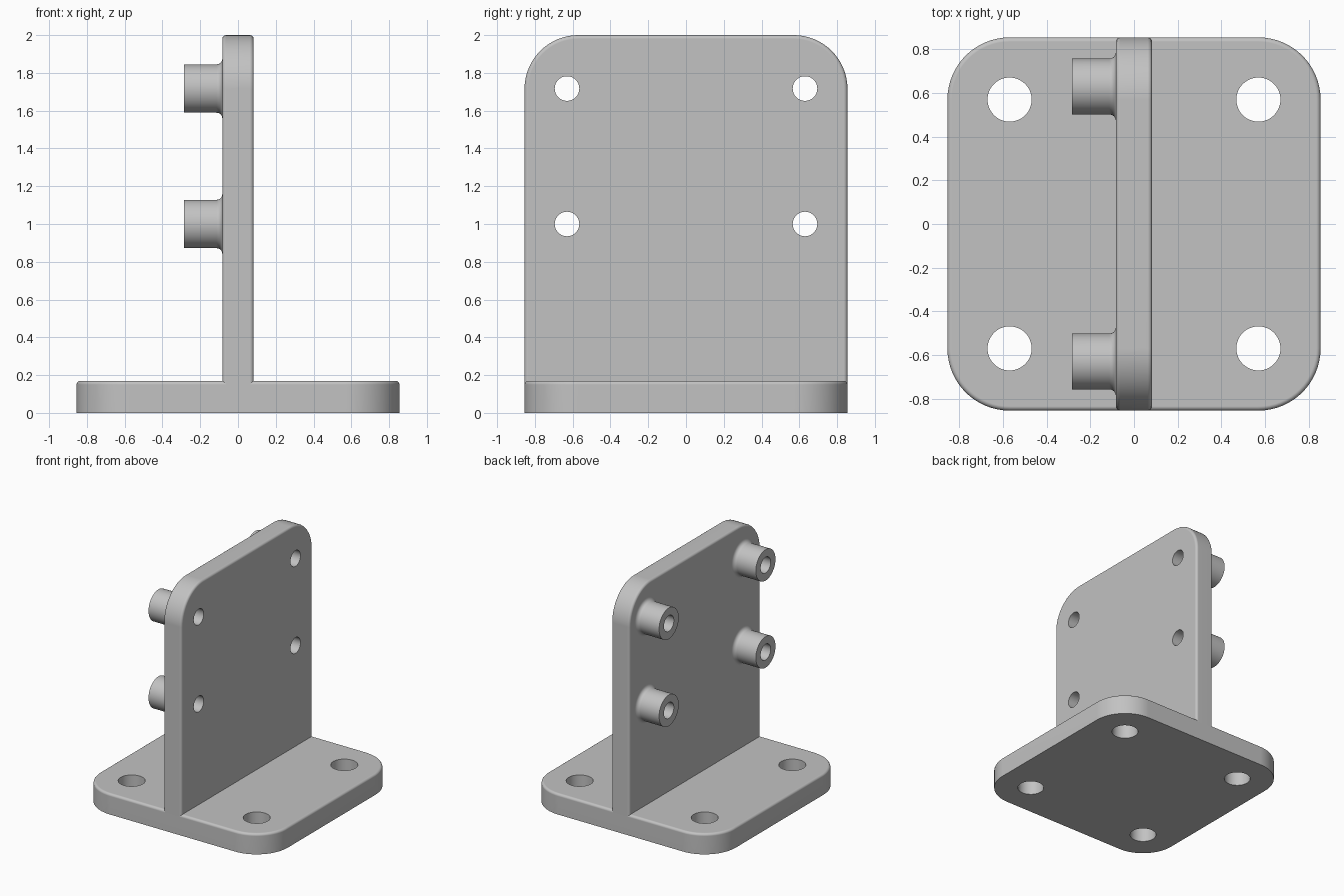
import bpy
import bmesh
from math import cos, sin, pi, radians
from mathutils import Matrix, Vector

if "Cube" in bpy.data.objects:
    bpy.data.objects.remove(bpy.data.objects["Cube"])

HALF = 0.855          # half width of base and upright
BASE_H = 0.17
THICK = 0.083         # half thickness of upright
CORNER = 0.285
EDGE = 0.02           # rounded edge size
HOLE_Y, HOLE_Z = 0.63, (1.0, 1.717)

grey = bpy.data.materials.new("light_grey")
grey.use_nodes = True
grey.diffuse_color = (0.54, 0.54, 0.54, 1)
grey.node_tree.nodes["Principled BSDF"].inputs["Base Color"].default_value = (0.54, 0.54, 0.54, 1)


def arc(cx, cy, r, start, steps=16):
    """Quarter circle of points, counter-clockwise from the start angle."""
    return [(cx + r * cos(start + pi / 2 * i / steps),
             cy + r * sin(start + pi / 2 * i / steps)) for i in range(steps + 1)]


def add_object(name, bm):
    bmesh.ops.recalc_face_normals(bm, faces=bm.faces)
    mesh = bpy.data.meshes.new(name)
    bm.to_mesh(mesh)
    bm.free()
    mesh.materials.append(grey)
    obj = bpy.data.objects.new(name, mesh)
    bpy.context.collection.objects.link(obj)
    return obj


def slab(name, outline, to_3d, axis, depth, rounded):
    """Extruded outline with the edges picked by a rule rounded off."""
    bm = bmesh.new()
    face = bm.faces.new([bm.verts.new(to_3d(a, b)) for a, b in outline])
    out = bmesh.ops.extrude_face_region(bm, geom=[face], use_keep_orig=True)
    moved = [v for v in out["geom"] if isinstance(v, bmesh.types.BMVert)]
    bmesh.ops.translate(bm, verts=moved, vec=Vector(axis) * depth)
    bmesh.ops.recalc_face_normals(bm, faces=bm.faces)
    edges = [e for e in bm.edges if rounded(*[v.co for v in e.verts])]
    bmesh.ops.bevel(bm, geom=edges, offset=EDGE, segments=4, profile=0.5, affect='EDGES')
    return add_object(name, bm)


def drill(obj, radius, points, rotation):
    """Cut through holes and keep the result as plain mesh."""
    bm = bmesh.new()
    for p in points:
        bmesh.ops.create_cone(bm, cap_ends=True, segments=48, radius1=radius, radius2=radius,
                              depth=1, matrix=Matrix.Translation(p) @ rotation)
    cutter = add_object("hole_cutter", bm)
    cutter.hide_render = True
    mod = obj.modifiers.new("holes", 'BOOLEAN')
    mod.operation, mod.solver, mod.object = 'DIFFERENCE', 'EXACT', cutter
    deps = bpy.context.evaluated_depsgraph_get()
    mesh = bpy.data.meshes.new_from_object(obj.evaluated_get(deps))
    obj.modifiers.clear()
    obj.data = mesh
    bpy.data.objects.remove(cutter)


# Base plate with rounded corners and four mounting holes
c = HALF - CORNER
outline = (arc(c, c, CORNER, 0) + arc(-c, c, CORNER, pi / 2)
           + arc(-c, -c, CORNER, pi) + arc(c, -c, CORNER, pi * 1.5))
base = slab("base_plate", outline, lambda a, b: (a, b, 0), (0, 0, 1), BASE_H,
            lambda p, q: min(p.z, q.z) > BASE_H - 0.001)
drill(base, 0.101, [(x, y, 0) for x in (-c, c) for y in (-c, c)], Matrix())

# Upright plate, seated just below the rounded rim of the base
foot = BASE_H - EDGE
top = 2 - CORNER
outline = ([(-HALF, foot), (HALF, foot)] + arc(c, top, CORNER, 0)
           + arc(-c, top, CORNER, pi / 2))
upright = slab("upright_plate", outline, lambda a, b: (-THICK, a, b), (1, 0, 0), 2 * THICK,
               lambda p, q: abs(p.x - q.x) < 0.001 and max(p.z, q.z) > foot + 0.001)
along_x = Matrix.Rotation(pi / 2, 4, 'Y')
spots = [(y, z) for y in (-HOLE_Y, HOLE_Y) for z in HOLE_Z]
drill(upright, 0.065, [(0, y, z) for y, z in spots], along_x)
parts = [base, upright]

# Hollow standoffs with a filleted root, turned around the x axis
FILLET, OUTER = 0.03, 0.128
root = [(-THICK - FILLET + FILLET * sin(t), OUTER + FILLET - FILLET * cos(t))
        for t in [pi / 2 * (1 - i / 6) for i in range(7)]]
profile = [(-THICK, 0.065)] + root + [(-0.285, OUTER), (-0.285, 0.065)]
for side, y in (("right", -HOLE_Y), ("left", HOLE_Y)):
    for level, z in zip(("lower", "upper"), HOLE_Z):
        bm = bmesh.new()
        ring = [bm.verts.new((x, 0, r)) for x, r in profile]
        # The root disc is left open where it sits on the upright
        edges = [bm.edges.new(pair) for pair in zip(ring[1:], ring[2:] + ring[:1])]
        bmesh.ops.spin(bm, geom=ring + edges, cent=(0, 0, 0), axis=(1, 0, 0),
                       angle=2 * pi, steps=48, use_merge=True)
        bmesh.ops.remove_doubles(bm, verts=bm.verts, dist=0.0001)
        bmesh.ops.recalc_face_normals(bm, faces=bm.faces)
        # Make the end ring face outwards
        end = next(f for f in bm.faces if f.calc_center_median().x < -0.284)
        flip = end.normal.x > 0
        obj = add_object(f"{level}_{side}_standoff", bm)
        if flip:
            obj.data.flip_normals()
        obj.location = (0, y, z)
        parts.append(obj)

# Smooth the round surfaces and keep the flats clean
bpy.ops.object.select_all(action='DESELECT')
for obj in parts:
    obj.select_set(True)
bpy.context.view_layer.objects.active = base
bpy.ops.object.shade_smooth_by_angle(angle=radians(35))
for obj in parts:
    mod = obj.modifiers.new("clean_normals", 'WEIGHTED_NORMAL')
    mod.keep_sharp = True
